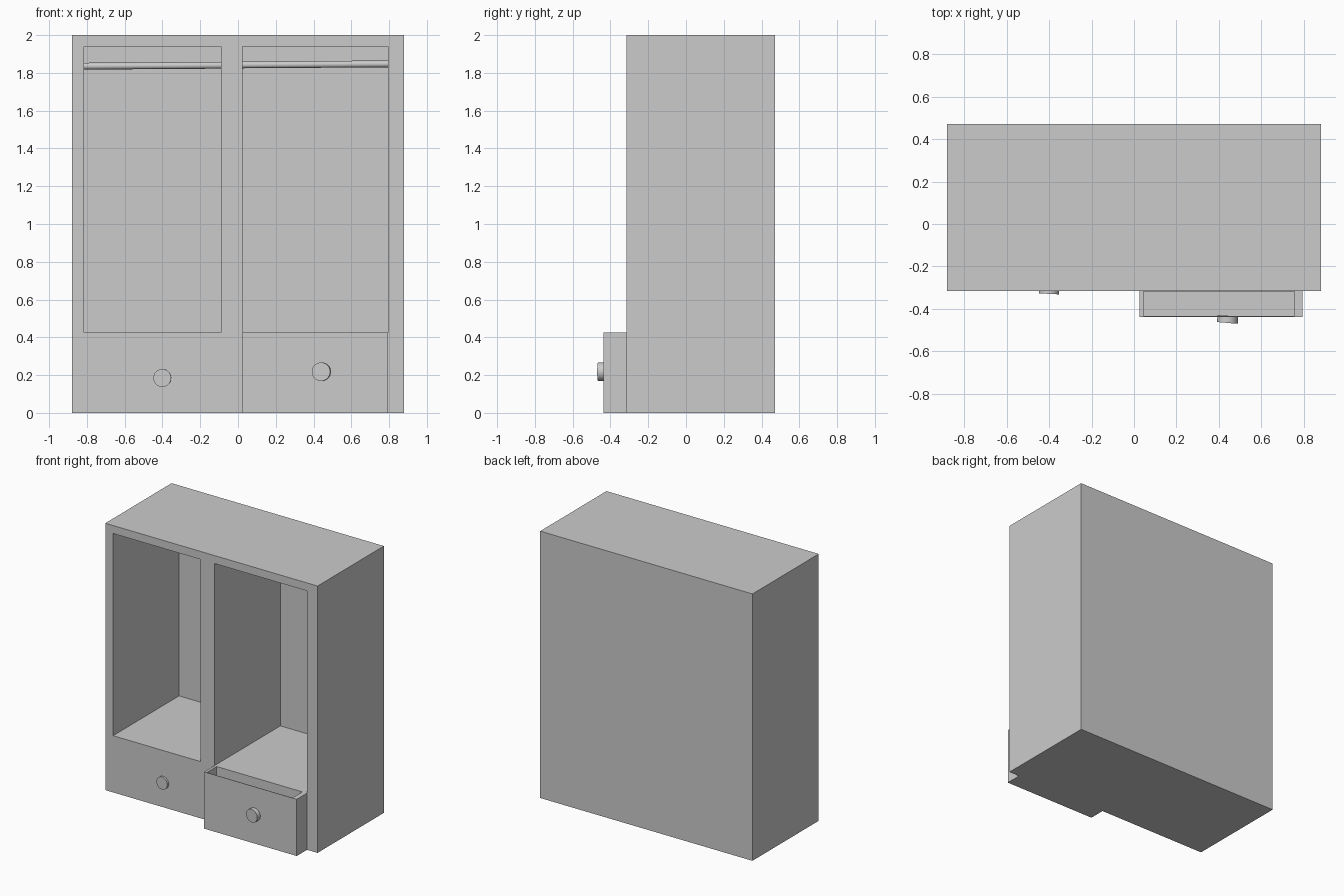
import bpy
from math import radians, pi, atan2
from mathutils import Vector

cube = bpy.data.objects.get("Cube")
if cube:
    bpy.data.objects.remove(cube, do_unlink=True)

GREY = (0.6, 0.6, 0.6, 1)
mat = bpy.data.materials.new("plain grey")
mat.use_nodes = True
mat.diffuse_color = GREY
mat.node_tree.nodes["Principled BSDF"].inputs["Base Color"].default_value = GREY


def box(name, low, high):
    low, high = Vector(low), Vector(high)
    bpy.ops.mesh.primitive_cube_add(size=1, location=(low + high) / 2)
    ob = bpy.context.object
    ob.name = name
    ob.scale = high - low
    bpy.ops.object.transform_apply(location=True, rotation=False, scale=True)
    ob.data.materials.append(mat)
    return ob


def carve(ob, low, high):
    cutter = box("cutter", low, high)
    cutter.hide_render = True
    mod = ob.modifiers.new("carve", "BOOLEAN")
    mod.operation = "DIFFERENCE"
    mod.solver = "EXACT"
    mod.object = cutter
    bpy.context.view_layer.objects.active = ob
    bpy.ops.object.modifier_apply(modifier=mod.name)
    bpy.data.objects.remove(cutter, do_unlink=True)


def cylinder(name, radius, depth, location, rotation):
    bpy.ops.mesh.primitive_cylinder_add(vertices=32, radius=radius, depth=depth,
                                        location=location, rotation=rotation)
    ob = bpy.context.object
    ob.name = name
    ob.data.materials.append(mat)
    bpy.ops.object.shade_smooth_by_angle(angle=radians(35))
    return ob


FRONT, BACK = -0.315, 0.47
FACE = -0.437            # front of the open drawer
SHELF, LINTEL = 0.425, 1.94
BAYS = {"right": (-0.815, -0.09), "left": (0.025, 0.793)}

# Cabinet body with two tall open bays and a thin back
body = box("cabinet_body", (-0.88, FRONT, 0), (0.88, BACK, 2))
for x0, x1 in BAYS.values():
    carve(body, (x0, FRONT - 0.1, SHELF), (x1, BACK - 0.004, LINTEL))

# Hanging rods, tilted very slightly
for side, (x0, x1) in BAYS.items():
    z = 1.838 if side == "right" else 1.845
    tilt = atan2(0.005, x1 - x0)
    cylinder(side + "_hanging_rod", 0.018, x1 - x0 + 0.01,
             ((x0 + x1) / 2, 0.08, z), (0, pi / 2 - tilt, 0))

# Pulled-out drawer with a thin front
x0, x1 = BAYS["left"]
drawer = box("open_drawer", (x0, FACE, 0), (x1, FRONT, SHELF))
carve(drawer, (x0 + 0.02, FACE + 0.004, 0.02), (x1 - 0.038, FRONT - 0.002, SHELF + 0.1))

# Round drawer knobs, turned a little to one side
cylinder("right_drawer_knob", 0.047, 0.04, (-0.4, FRONT + 0.006, 0.185),
         (pi / 2, 0, radians(-3)))
cylinder("left_drawer_knob", 0.049, 0.034, (0.441, FACE - 0.012, 0.218),
         (pi / 2, 0, radians(-5)))
